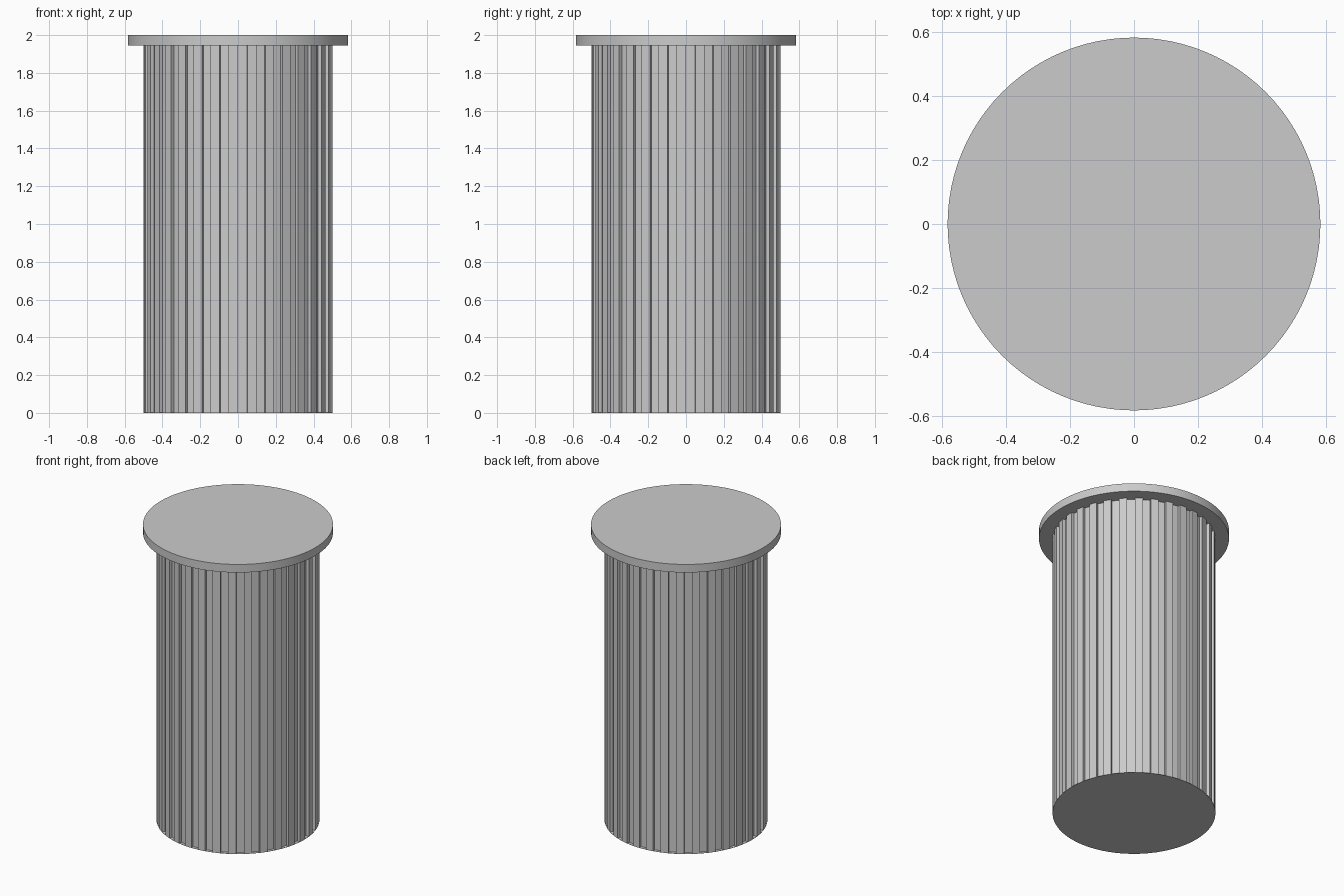
import bpy, bmesh
from math import sin, cos, pi

if "Cube" in bpy.data.objects:
    bpy.data.objects.remove(bpy.data.objects["Cube"])

TEETH = 32
R_OUT, R_IN = 0.5, 0.48
CAP_R, CAP_Z, TOP = 0.583, 1.945, 2.0


def ring(radius, steps):
    return [(radius * sin(2 * pi * i / steps), -radius * cos(2 * pi * i / steps))
            for i in range(steps)]


def prism(name, outline, z0, z1):
    """Extrude a closed outline between two heights (flat sheet if equal)."""
    bm = bmesh.new()
    face = bm.faces.new([bm.verts.new((x, y, z0)) for x, y in outline])
    if z1 > z0:
        geom = bmesh.ops.extrude_face_region(bm, geom=[face], use_keep_orig=True)["geom"]
        verts = [g for g in geom if isinstance(g, bmesh.types.BMVert)]
        bmesh.ops.translate(bm, verts=verts, vec=(0, 0, z1 - z0))
        bmesh.ops.recalc_face_normals(bm, faces=bm.faces)
    elif face.normal.z >= 0:
        face.normal_update()
        face.normal_flip()
    mesh = bpy.data.meshes.new(name)
    bm.to_mesh(mesh)
    bm.free()
    obj = bpy.data.objects.new(name, mesh)
    bpy.context.collection.objects.link(obj)
    return obj


# Fluted body: alternating raised and recessed strips
outer, inner = ring(R_OUT, 2 * TEETH), ring(R_IN, 2 * TEETH)
outline = []
for i in range(2 * TEETH):
    strip = outer if i % 2 else inner
    outline += [strip[i], strip[(i + 1) % (2 * TEETH)]]
prism("fluted_body", outline, 0.002, CAP_Z)

# Thin base closing the flutes
prism("base_disc", outer, 0.0, 0.002)

# Overhanging lid
lid = prism("lid", ring(CAP_R, 96), CAP_Z, TOP)
bpy.context.view_layer.objects.active = lid
lid.select_set(True)
bpy.ops.object.shade_smooth_by_angle()
